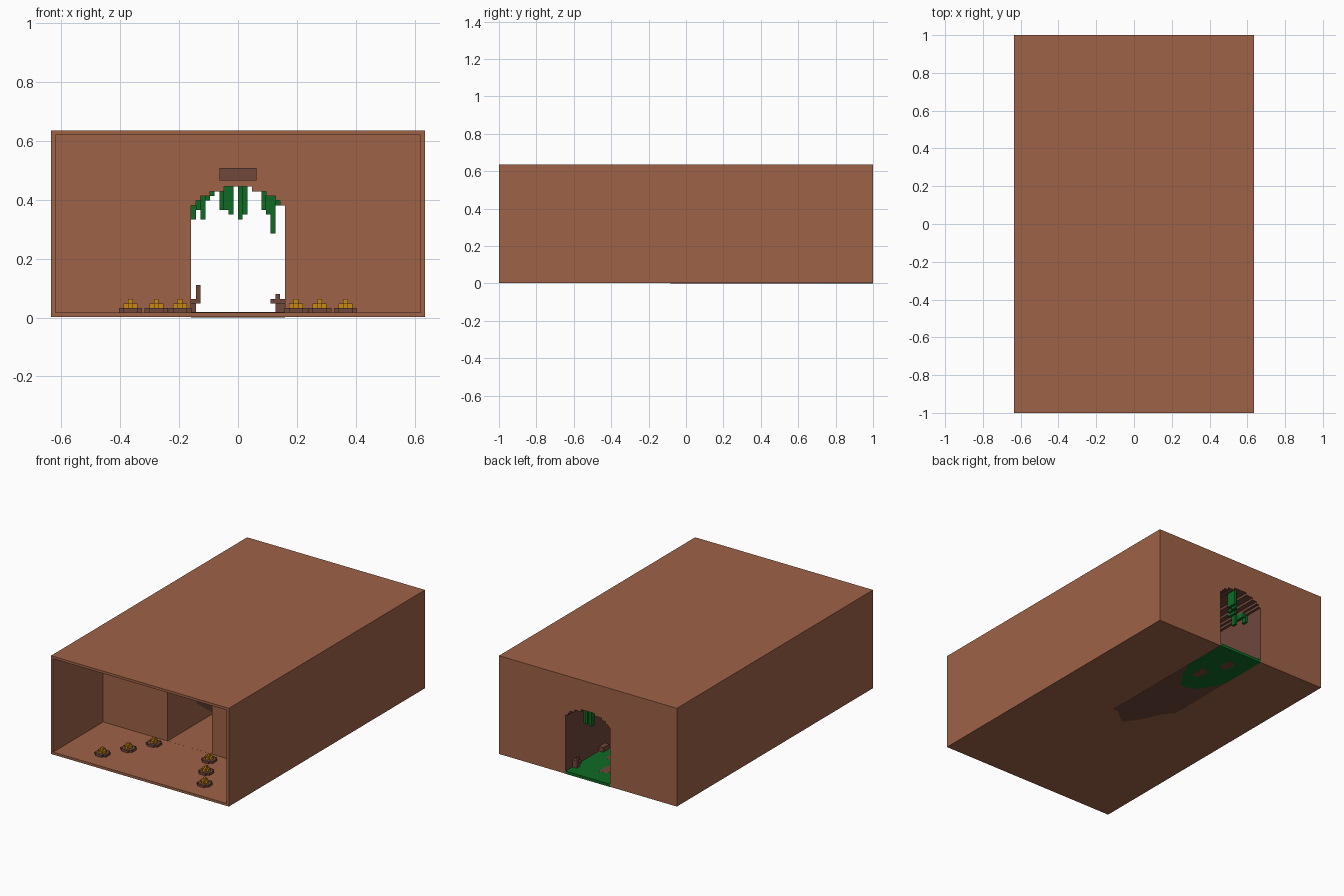
import bpy, bmesh, random

cube = bpy.data.objects.get("Cube")
if cube:
    bpy.data.objects.remove(cube, do_unlink=True)

random.seed(4)
U = 2 / 126            # one block
HX, TOP, WALL_Y = 40 * U, 40 * U, -0.49


def material(name, rgb):
    lin = [((c / 255 + 0.055) / 1.055) ** 2.4 for c in rgb] + [1]
    m = bpy.data.materials.new(name)
    m.use_nodes = True
    m.diffuse_color = lin
    m.node_tree.nodes["Principled BSDF"].inputs["Base Color"].default_value = lin
    return m


CLAY = material("clay brown", (159, 98, 71))
DARK = material("dark brown", (112, 71, 59))
GREEN = material("moss green", (16, 106, 37))
FLAME = material("flame yellow", (200, 138, 16))


def finish(name, bm, *mats):
    bmesh.ops.recalc_face_normals(bm, faces=bm.faces)
    mesh = bpy.data.meshes.new(name)
    bm.to_mesh(mesh)
    bm.free()
    for m in mats:
        mesh.materials.append(m)
    ob = bpy.data.objects.new(name, mesh)
    bpy.context.collection.objects.link(ob)
    return ob


def add_box(bm, x0, x1, y0, y1, z0, z1):
    vs = bmesh.ops.create_cube(bm, size=1)["verts"]
    for v in vs:
        v.co = ((x0 + x1) / 2 + v.co.x * (x1 - x0),
                (y0 + y1) / 2 + v.co.y * (y1 - y0),
                (z0 + z1) / 2 + v.co.z * (z1 - z0))


def boxes(name, mat, items):
    bm = bmesh.new()
    for b in items:
        add_box(bm, *b)
    return finish(name, bm, mat)


def slab(name, mat, outline, z0, z1):
    bm = bmesh.new()
    face = bm.faces.new([bm.verts.new((x, y, z0)) for x, y in outline])
    top = bmesh.ops.extrude_face_region(bm, geom=[face])["geom"]
    for v in top:
        if isinstance(v, bmesh.types.BMVert):
            v.co.z = z1
    return finish(name, bm, mat)


# Main block with an open front chamber
bm = bmesh.new()
add_box(bm, -HX, HX, -1, 1, 0.001, TOP)
bm.normal_update()
front = min(bm.faces, key=lambda f: f.calc_center_median().y)
bmesh.ops.inset_region(bm, faces=[front], thickness=U, use_even_offset=True)
ext = bmesh.ops.extrude_discrete_faces(bm, faces=[front])["faces"][0]
for v in ext.verts:
    v.co.y = WALL_Y
bmesh.ops.remove_doubles(bm, verts=bm.verts, dist=1e-5)
house = finish("house_block", bm, CLAY, DARK)

# Stepped arch tunnel, dark lining from the slanted middle line to the back
half = [(10, 1.085), (10, 9), (10, 24), (9, 24), (9, 25), (8, 25), (8, 26),
        (6, 26), (6, 27), (3, 27), (3, 28)]
arch = [(x * U, z * U) for x, z in half]
arch += [(-x, z) for x, z in reversed(arch)]


def lining_start(z):
    return max(-0.02 - 1.4 * max(z - U, 0), -0.19)


bm = bmesh.new()
rows = [[bm.verts.new((x, y if y is not None else lining_start(z), z)) for x, z in arch]
        for y in (-0.6, None, 1.1)]
n = len(arch)
for r in range(2):
    for i in range(n):
        j = (i + 1) % n
        f = bm.faces.new((rows[r][i], rows[r][j], rows[r + 1][j], rows[r + 1][i]))
        f.material_index = 1 if r == 1 and j != 0 else 0
bm.faces.new(rows[0])
bm.faces.new(rows[2])
cutter = finish("tunnel_cutter", bm, CLAY, DARK)
cutter.hide_render = True

mod = house.modifiers.new("tunnel", "BOOLEAN")
mod.operation, mod.solver, mod.object = "DIFFERENCE", "EXACT", cutter
bpy.context.view_layer.objects.active = house
bpy.ops.object.modifier_apply(modifier=mod.name)
bpy.data.objects.remove(cutter, do_unlink=True)

# Tunnel floor: dark path, then moss with bare patches
W = 10 * U
edge = [(W, 0.70), (0.12, 0.605), (0.035, 0.475), (-0.06, 0.50), (-0.14, 0.62), (-W, 0.70)]
start = [(-W, 0.20), (-0.105, 0.137), (-0.04, 0.0), (0.024, -0.084), (0.13, 0.0), (W, 0.0)]
slab("dark_path", DARK, start + edge, 0, 0.018)
slab("moss_floor", GREEN, [(-W, 1.0005), (W, 1.0005)] + edge, 0, 0.018)
boxes("bare_patches", DARK, [(0.01, 0.07, 0.62, 0.72, -0.0005, 0.0185),
                             (-0.06, 0.0, 0.80, 0.89, -0.0005, 0.0185)])

# Sign plank above the arch
boxes("sign_plank", DARK, [(-4 * U, 4 * U, WALL_Y - U, WALL_Y, 29.3 * U, 32 * U)])

# Campfires in two diagonal rows
for side, name in ((-1, "right"), (1, "left")):
    for k, (cx, cy) in enumerate(((0.197, -0.575), (0.277, -0.72), (0.365, -0.86))):
        cx *= side
        z = U + 0.0005
        boxes(f"{name}_campfire_logs_{k + 1}", DARK, [
            (cx - a * U, cx + a * U, cy - b * U, cy + b * U, z, 2 * U)
            for a, b in ((2.5, 1.5), (1.5, 2.5))])
        boxes(f"{name}_campfire_flame_{k + 1}", FLAME, [
            (cx - a * U, cx + a * U, cy - b * U, cy + b * U, 2 * U, h * U)
            for a, b, h in ((1.5, 0.5, 3), (0.5, 1.5, 3), (0.5, 0.5, 4))])

# Roots on the tunnel walls
boxes("left_root", DARK, [
    (8 * U, W, 0.90, 0.90 + 2 * U, U, 4 * U), (7 * U, W, 0.90, 0.90 + U, 3 * U, 4 * U),
    (8 * U, 9 * U, 0.90, 0.90 + U, 4 * U, 5 * U), (8 * U, W, 0.60, 0.66, U, 3 * U)])
boxes("right_root", DARK, [
    (-W, -9 * U, 0.50, 0.60, U, 3 * U), (-W, -8 * U, 0.55, 0.55 + U, 3 * U, 4 * U),
    (-9 * U, -8 * U, 0.55, 0.55 + U, 3 * U, 7 * U)])


# Vines: column in blocks from the centre, lowest height, depth position
def ceiling(i):
    a = max(abs(i), abs(i + 1))
    return next(h for w, h in ((3, 28), (6, 27), (8, 26), (9, 25), (10, 24)) if a <= w)


vines = [(-10, 21, .86), (-9, 23, .84), (-8, 21, .80), (-7, 25, .80), (-6, 26, .82),
         (-4, 23, .72), (-3, 23, .74), (-2, 22, .74), (0, 21, .95), (1, 22, .95),
         (5, 23, .84), (6, 22, .85), (7, 18, .85), (8, 24, .85)]
items = []
for i, low, y in vines:
    d = random.choice((1, 2)) * U
    items.append((i * U, (i + 1) * U, y - d, y + d, low * U, ceiling(i) * U))
boxes("hanging_vines", GREEN, items)
